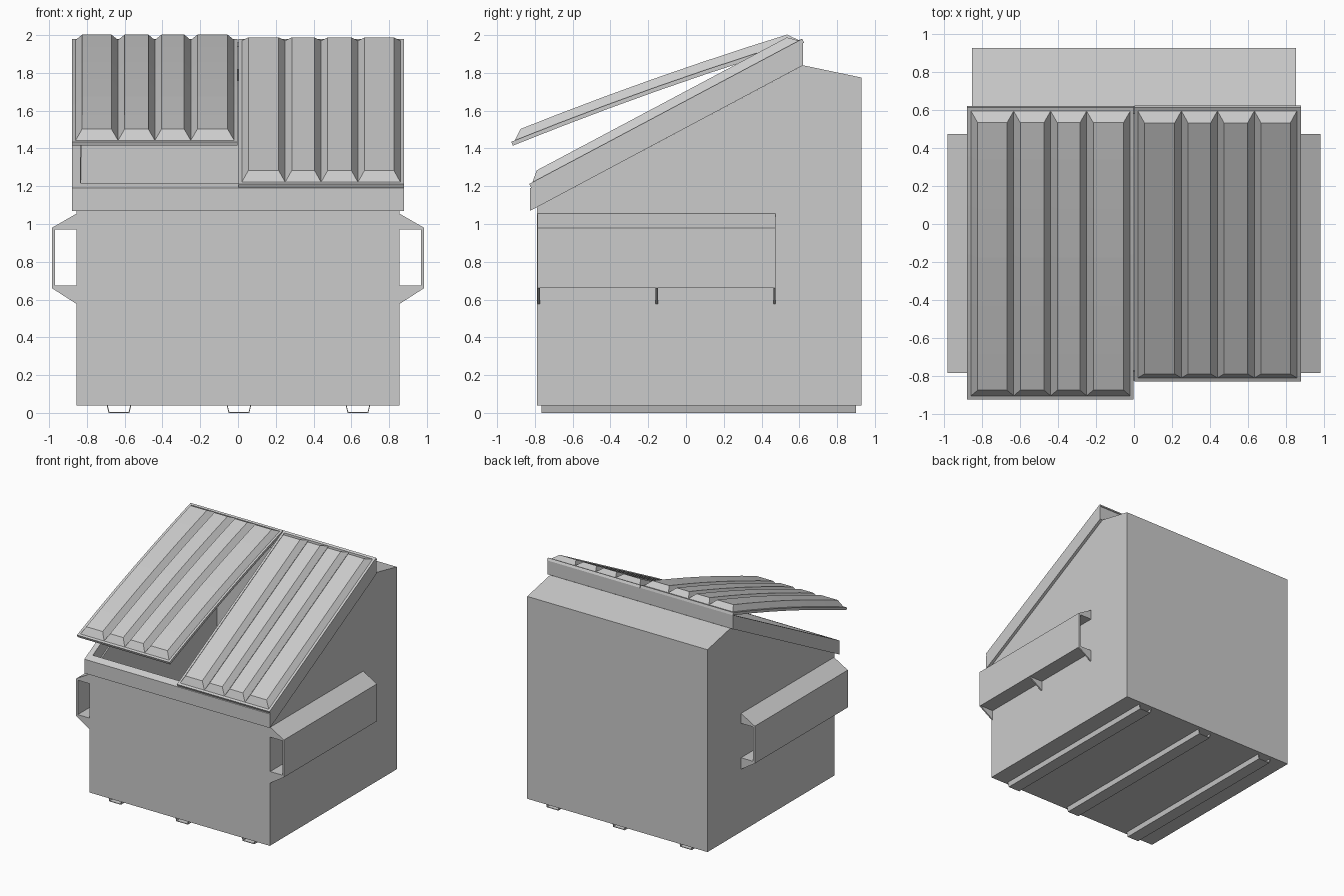
import bpy, bmesh
from mathutils import Vector

if "Cube" in bpy.data.objects:
    bpy.data.objects.remove(bpy.data.objects["Cube"])


def finish(bm, name, thickness=0.0, even=False):
    me = bpy.data.meshes.new(name)
    bm.to_mesh(me)
    bm.free()
    ob = bpy.data.objects.new(name, me)
    bpy.context.collection.objects.link(ob)
    if thickness:
        m = ob.modifiers.new("thickness", "SOLIDIFY")
        m.thickness, m.offset, m.use_even_offset = thickness, -1, even
    return ob


def prism_bm(profile, a, b, place):
    """Extrude a 2D profile from a to b; place(p, q, t) gives the 3D point."""
    bm = bmesh.new()
    lo = [bm.verts.new(place(p, q, a)) for p, q in profile]
    hi = [bm.verts.new(place(p, q, b)) for p, q in profile]
    n = len(profile)
    bm.faces.new(lo)
    bm.faces.new(hi[::-1])
    for i in range(n):
        j = (i + 1) % n
        bm.faces.new((lo[i], hi[i], hi[j], lo[j]))
    bmesh.ops.recalc_face_normals(bm, faces=bm.faces)
    return bm


def along_x(p, q, t):
    return (t, p, q)


def along_y(p, q, t):
    return (p, t, q)


SLOPE = 0.533


def rim_z(y):
    return 1.07 + (y + 0.825) * SLOPE


# Body: hollow bin, open on its sloping top
W = 0.855
body = [(-0.79, 0.04), (0.93, 0.04), (0.93, 1.775), (0.62, 1.84), (-0.79, rim_z(-0.79))]
bm = prism_bm(body, -W, W, along_x)
slope_face = [f for f in bm.faces if f.normal.z > 0.5 and f.normal.y < -0.2]
bmesh.ops.delete(bm, geom=slope_face, context="FACES")
finish(bm, "bin_body", 0.02, True)

# Rim: sloping rectangular frame around the opening
bm = bmesh.new()
outer = [(-0.88, -0.825), (0.88, -0.825), (0.88, 0.62), (-0.88, 0.62)]
inner = [(-0.835, -0.775), (0.835, -0.775), (0.835, 0.58), (-0.835, 0.58)]
rings = []
for ring, dz in ((outer, 0), (outer, 0.12), (inner, 0.12), (inner, 0)):
    rings.append([bm.verts.new((x, y, rim_z(y) + dz)) for x, y in ring])
for k in range(4):
    r, s = rings[k], rings[(k + 1) % 4]
    for i in range(4):
        j = (i + 1) % 4
        bm.faces.new((r[i], r[j], s[j], s[i]))
bmesh.ops.recalc_face_normals(bm, faces=bm.faces)
finish(bm, "top_rim")


# Lids: sheet with four raised bevelled panels, optionally bowed
def lid(name, side, front, sag):
    front, hinge = Vector(front), Vector((0.615, 1.98))
    chord = hinge - front
    length = chord.length
    d = chord.normalized()
    nrm = Vector((-d.y, d.x))
    bm = bmesh.new()

    def point(x, u, h):
        t = u / length
        p = front + d * u + nrm * (h + sag * 4 * t * (1 - t))
        return bm.verts.new((side * x, p.x, p.y))

    def quad(*pts):
        bm.faces.new([point(*p) for p in pts])

    def strip(x0, h0, us0, x1, h1, us1):
        for i in range(len(us0) - 1):
            quad((x0, us0[i], h0), (x1, us1[i], h1),
                 (x1, us1[i + 1], h1), (x0, us0[i + 1], h0))

    e, c, w, h = 0.02, 0.068, 0.035, 0.045
    mids = [length * k / 6 for k in range(1, 6)] if sag else []
    base = [e] + mids + [length - e]
    top = [c] + mids + [length - c]
    valleys = [0.02, 0.25, 0.44, 0.635, 0.86]
    for x0, x1 in zip(valleys, valleys[1:]):
        a, b = x0 + w, x1 - w
        strip(x0, 0, base, a, h, top)
        strip(a, h, top, b, h, top)
        strip(b, h, top, x1, 0, base)
        quad((x0, e, 0), (x1, e, 0), (b, c, h), (a, c, h))
        quad((a, length - c, h), (b, length - c, h), (x1, length - e, 0), (x0, length - e, 0))
    # flat border
    strip(0.002, 0, base, 0.02, 0, base)
    strip(0.86, 0, base, 0.88, 0, base)
    xs = [0.002] + valleys + [0.88]
    for x0, x1 in zip(xs, xs[1:]):
        for u0, u1 in ((0, e), (length - e, length)):
            quad((x0, u0, 0), (x1, u0, 0), (x1, u1, 0), (x0, u1, 0))
    bmesh.ops.remove_doubles(bm, verts=bm.verts, dist=0.0005)
    bm.normal_update()
    for f in bm.faces:
        if f.normal.z < 0:
            f.normal_flip()
    finish(bm, name, 0.022)


lid("closed_lid", 1, (-0.83, 1.212), 0)
lid("open_lid", -1, (-0.925, 1.435), 0.018)

# Fork sleeves with gussets below, on both sides
sleeve = [(0.855, 1.055), (0.985, 0.98), (0.985, 0.66), (0.855, 0.66),
          (0.855, 0.675), (0.97, 0.675), (0.97, 0.97), (0.855, 0.97)]
gusset = [(0.855, 0.66), (0.985, 0.66), (0.855, 0.577)]
for s, label in ((-1, "left"), (1, "right")):
    finish(prism_bm([(s * x, z) for x, z in sleeve], -0.785, 0.475, along_y),
           label + "_fork_sleeve")
    for y in (-0.779, -0.155, 0.469):
        finish(prism_bm([(s * x, z) for x, z in gusset], y - 0.006, y + 0.006, along_y),
               label + "_sleeve_gusset")

# Skids: thin open channels under the floor
channel = [(-0.065, 0.04), (-0.055, 0), (0.055, 0), (0.065, 0.04),
           (0.06, 0.04), (0.051, 0.005), (-0.051, 0.005), (-0.06, 0.04)]
for cx in (-0.63, 0.005, 0.635):
    finish(prism_bm([(cx + x, z) for x, z in channel], -0.765, 0.9, along_y), "floor_skid")
